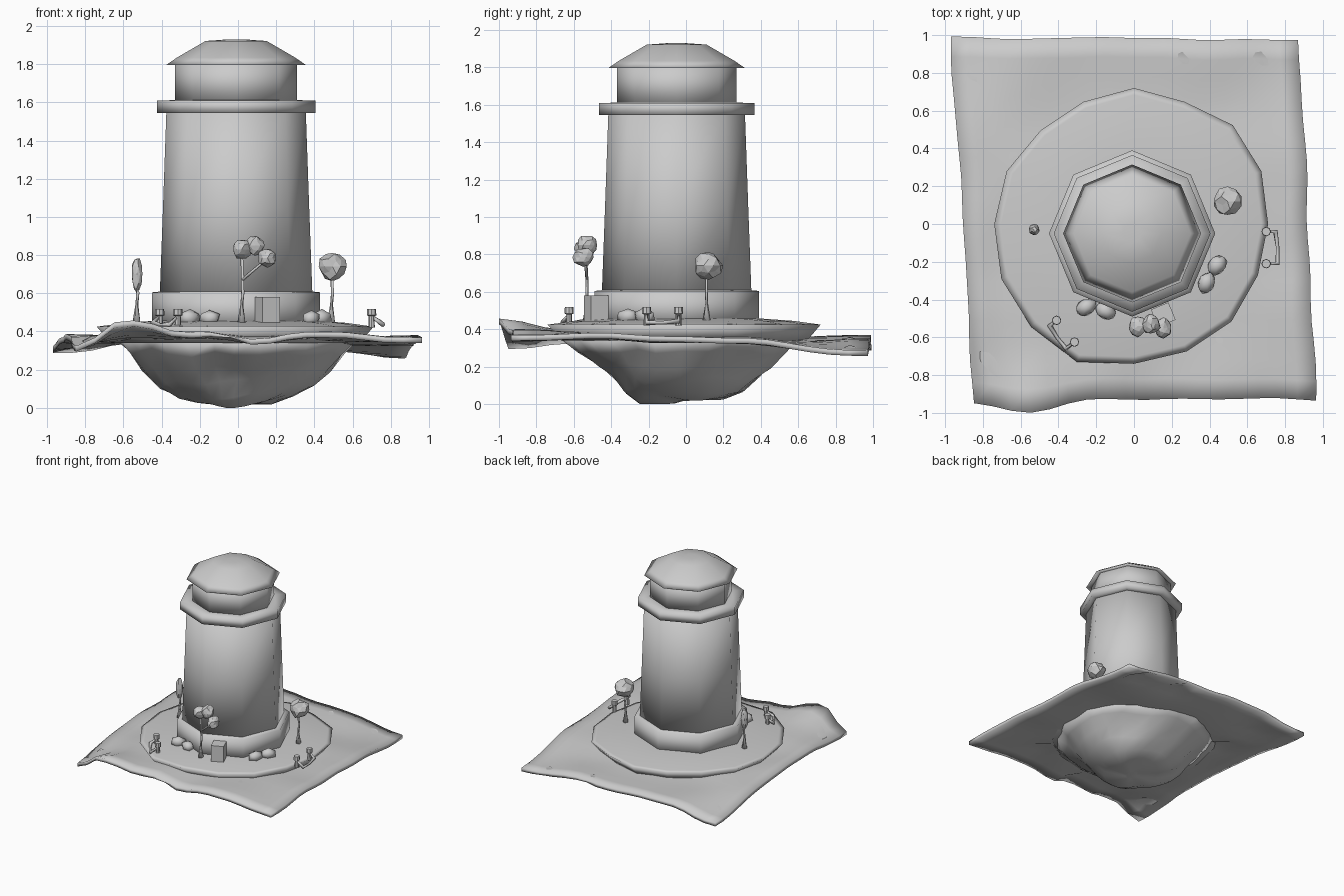
import bpy, bmesh, math, random
from mathutils import Vector, Matrix, noise

random.seed(4)
if "Cube" in bpy.data.objects:
    bpy.data.objects.remove(bpy.data.objects["Cube"])

clay = bpy.data.materials.new("clay_grey")
clay.use_nodes = True
GREY = (0.6, 0.6, 0.6, 1)
clay.diffuse_color = GREY
for node in clay.node_tree.nodes:
    if node.type == 'BSDF_PRINCIPLED':
        node.inputs["Base Color"].default_value = GREY


def finish(name, bm, smooth=True, fix=True):
    if fix:
        bmesh.ops.recalc_face_normals(bm, faces=bm.faces)
    mesh = bpy.data.meshes.new(name)
    bm.to_mesh(mesh)
    bm.free()
    mesh.materials.append(clay)
    for poly in mesh.polygons:
        poly.use_smooth = smooth
    obj = bpy.data.objects.new(name, mesh)
    bpy.context.collection.objects.link(obj)
    return obj


def lathe(name, profile, sides, centre=(0, 0), scales=None, rough=0, smooth=True):
    """Closed solid of revolution; scales bends the outline per side."""
    bm = bmesh.new()
    rings = []
    for r, z in profile:
        ring = []
        for i in range(sides):
            a = math.tau * i / sides
            k = r * (scales[i] if scales else 1)
            p = Vector((centre[0] + k * math.cos(a), centre[1] + k * math.sin(a), z))
            if rough:
                p += noise.noise_vector(p * 4) * rough
            p.z = max(p.z, 0)
            ring.append(bm.verts.new(p))
        rings.append(ring)
    for low, high in zip(rings, rings[1:]):
        for i in range(sides):
            j = (i + 1) % sides
            bm.faces.new((low[i], low[j], high[j], high[i]))
    bm.faces.new(rings[0])
    bm.faces.new(rings[-1])
    return finish(name, bm, smooth)


def tube(name, points, radii):
    """Tapered five-sided tube along a path."""
    bm = bmesh.new()
    rings = []
    pts = [Vector(p) for p in points]
    for i, (p, r) in enumerate(zip(pts, radii)):
        d = pts[min(i + 1, len(pts) - 1)] - pts[max(i - 1, 0)]
        q = d.to_track_quat('Z', 'Y')
        rings.append([bm.verts.new(p + q @ Vector((r * math.cos(a), r * math.sin(a), 0)))
                      for a in (math.tau * k / 5 for k in range(5))])
    for a, b in zip(rings, rings[1:]):
        for i in range(5):
            j = (i + 1) % 5
            bm.faces.new((a[i], a[j], b[j], b[i]))
    bm.faces.new(rings[0])
    bm.faces.new(rings[-1])
    return finish(name, bm)


def blob(name, centre, size, jitter, smooth, turn=0):
    bm = bmesh.new()
    bmesh.ops.create_icosphere(bm, subdivisions=2 if not smooth else 1, radius=1)
    for v in bm.verts:
        v.co *= 1 + random.uniform(-jitter, jitter)
    bmesh.ops.transform(bm, verts=bm.verts, matrix=Matrix.Translation(centre)
                        @ Matrix.Rotation(turn, 4, 'Z') @ Matrix.Diagonal((*size, 1)))
    return finish(name, bm, smooth)


# Sea: two thin rippled layers that cross in a few patches
HEIGHTS = [(-0.87, -0.92, 0.32), (-0.57, -1, 0.46), (-0.2, -0.93, 0.4), (0.1, -0.93, 0.36),
           (0.4, -0.93, 0.4), (0.97, -0.93, 0.37), (0.93, 0, 0.36), (0.87, 0.98, 0.29),
           (0.2, 0.97, 0.34), (-0.4, 0.95, 0.37), (-0.97, 1, 0.32), (-0.9, 0.1, 0.38), (0, 0, 0.38)]
PATCHES = [(-0.85, 0.82), (-0.7, 0.72), (0.28, 0.9), (0.65, 0.88),
           (-0.77, -0.73), (0.45, -0.65), (-0.65, 0.33), (-0.06, -0.87)]
CORNERS = [Vector(c) for c in ((-0.85, -0.93), (0.97, -0.93), (0.87, 0.98), (-0.97, 0.99))]


def sea_point(u, v, lower):
    p = CORNERS[0].lerp(CORNERS[1], u).lerp(CORNERS[3].lerp(CORNERS[2], u), v)
    n = noise.noise_vector((p.x * 3, p.y * 3, 1))
    x, y = p.x + 0.02 * n.x, p.y + 0.02 * n.y
    y -= 0.06 * math.exp(-((x + 0.57) / 0.2) ** 2) * (1 - v) ** 4
    weights = [1 / ((x - a) ** 2 + (y - b) ** 2 + 0.01) ** 1.5 for a, b, _ in HEIGHTS]
    z = sum(w * h[2] for w, h in zip(weights, HEIGHTS)) / sum(weights) + 0.015 * n.z
    if lower:
        z -= 0.03
        z += sum(0.05 * math.exp(-((x - a) ** 2 + (y - b) ** 2) / 0.005) for a, b in PATCHES)
    return max(-1, min(1, x)), max(-1, min(1, y)), z


bm = bmesh.new()
N = 18
upper, lower = ([[bm.verts.new(sea_point(i / N, j / N, s)) for i in range(N + 1)]
                 for j in range(N + 1)] for s in (False, True))
for j in range(N):
    for i in range(N):
        for g, step in ((upper, 1), (lower, -1)):
            quad = [g[j][i], g[j][i + 1], g[j + 1][i + 1], g[j + 1][i]]
            bm.faces.new(quad[::step])
for k in range(N):
    for i, j, m, n in ((k, 0, k + 1, 0), (N, k, N, k + 1), (k + 1, N, k, N), (0, k + 1, 0, k)):
        bm.faces.new((lower[j][i], lower[n][m], upper[n][m], upper[j][i]))
sea = finish("sea_sheet", bm, fix=False)

# Island plate with an uneven rim, and the rock hanging below
RIM = [0.71, 0.73, 0.74, 0.7, 0.72, 0.7, 0.7, 0.73, 0.74, 0.76, 0.77, 0.79, 0.74, 0.73, 0.73, 0.71]
lathe("island_plate", [(0.9, 0.34), (1, 0.425), (0.95, 0.43), (0.8, 0.445), (0.55, 0.458),
                       (0.3, 0.46)], 16, scales=RIM)
lathe("rock_underside", [(0.05, 0.015), (0.22, 0.025), (0.31, 0.06), (0.4, 0.13), (0.48, 0.21),
                         (0.56, 0.29), (0.64, 0.36)], 28, centre=(-0.01, -0.02), rough=0.05)

# Eight-sided tower
MID = (-0.01, -0.05)
lathe("tower_base", [(0.44, 0.42), (0.44, 0.605), (0.39, 0.61)], 8, MID)
lathe("tower_body", [(0.4, 0.59), (0.383, 1.05), (0.365, 1.56)], 8, MID)
lathe("gallery", [(0.35, 1.545), (0.415, 1.545), (0.415, 1.61), (0.32, 1.612)], 8, MID)
lathe("lantern_room", [(0.32, 1.6), (0.32, 1.81)], 8, MID)
lathe("roof", [(0.3, 1.8), (0.365, 1.797), (0.31, 1.835), (0.16, 1.922), (0.05, 1.93)], 8, MID)

# Doorway block on the front facet
bm = bmesh.new()
bmesh.ops.create_cube(bm, size=1, matrix=Matrix.Translation((0.155, -0.48, 0.51))
                      @ Matrix.Rotation(math.radians(22.5), 4, 'Z')
                      @ Matrix.Diagonal((0.1, 0.1, 0.14, 1)))
finish("doorway", bm, False)

# Trees


def trunk(name, x, y, top):
    tube(name, [(x, y, 0.44), (x, y, 0.54), (x + 0.006, y, 0.6), (x, y, top)],
         [0.024, 0.008, 0.009, 0.007])


trunk("front_tree_trunk", 0.02, -0.53, 0.8)
tube("front_tree_branch", [(0.022, -0.53, 0.67), (0.08, -0.535, 0.72), (0.14, -0.54, 0.77)],
     [0.009, 0.008, 0.007])
for i, c in enumerate([(0.02, -0.54, 0.83), (0.09, -0.53, 0.85), (0.155, -0.55, 0.785)]):
    blob(f"front_tree_leaves_{i}", c, (0.048, 0.055, 0.052), 0.12, False)
trunk("side_tree_trunk", 0.49, 0.11, 0.72)
blob("side_tree_leaves", (0.495, 0.12, 0.74), (0.07, 0.075, 0.07), 0.14, False)
trunk("slim_tree_trunk", -0.53, -0.03, 0.66)
blob("slim_tree_leaves", (-0.53, -0.03, 0.7), (0.028, 0.03, 0.09), 0.1, False)

# Boulders beside the tower
for i, (x, y, turn) in enumerate([(-0.25, -0.44, 0.6), (-0.15, -0.46, 2.4),
                                  (0.385, -0.31, 1.2), (0.44, -0.22, 0.9)]):
    blob(f"boulder_{i}", (x, y, 0.47), (0.065, 0.048, 0.045), 0.1, True, turn)

# Mooring posts with slack rope
for side, a, b, out in (("left", (0.7, -0.04), (0.7, -0.21), (0.06, 0)),
                        ("right", (-0.41, -0.51), (-0.315, -0.625), (-0.045, -0.035))):
    for i, p in enumerate((a, b)):
        lathe(f"{side}_post_{i}", [(0.017, 0.42), (0.015, 0.48), (0.025, 0.485), (0.023, 0.518)],
              8, p, smooth=False)
    A, B, O = Vector((*a, 0.48)), Vector((*b, 0.48)), Vector((*out, -0.045))
    tube(f"{side}_rope", [A, A + O * 0.8, (A + B) / 2 + O, B + O, B],
         [0.008, 0.014, 0.01, 0.014, 0.008])
